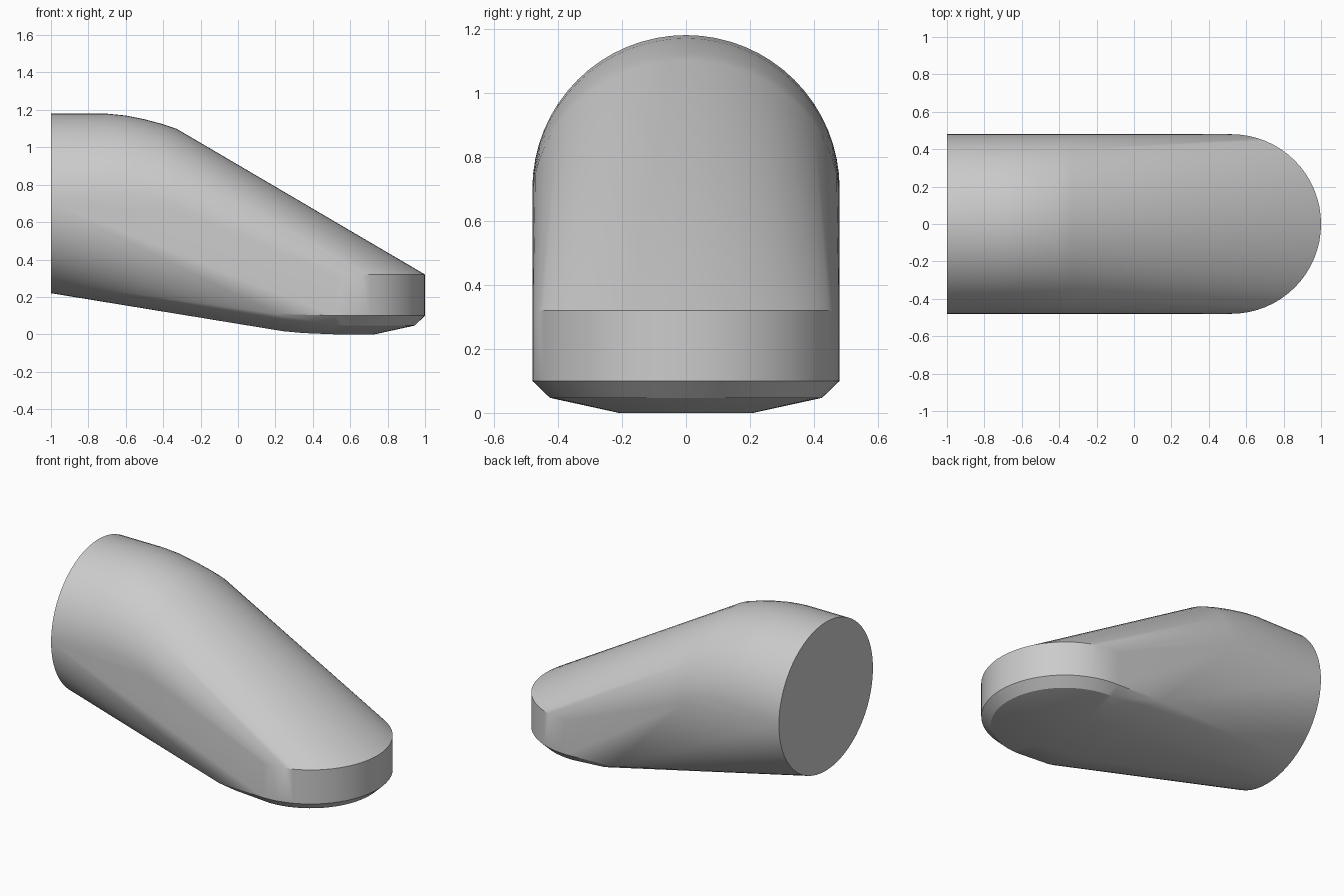
import bpy, bmesh, math

if "Cube" in bpy.data.objects:
    bpy.data.objects.remove(bpy.data.objects["Cube"], do_unlink=True)

HALF_WIDTH = 0.48
TOE_X = 0.52


def plain_material(name, colour):
    mat = bpy.data.materials.new(name)
    mat.use_nodes = True
    mat.diffuse_color = colour
    mat.node_tree.nodes["Principled BSDF"].inputs["Base Color"].default_value = colour
    return mat


def upright_ring(x, centre_z, height, start, end, steps):
    """Points of an ellipse arc standing across the body."""
    angles = [math.radians(start + (end - start) * i / steps) for i in range(steps + 1)]
    return [(x, HALF_WIDTH * math.cos(a), centre_z + height * math.sin(a)) for a in angles]


def toe_arc(radius, z, steps=32):
    """Half circle lying around the toe."""
    angles = [math.pi * (i / steps - 0.5) for i in range(steps + 1)]
    return [(TOE_X + radius * math.cos(a), radius * math.sin(a), z) for a in angles]


# Round open end of the body
points = upright_ring(-1, 0.70, HALF_WIDTH, 0, 354.375, 63)

# Rounded bend along the top
for x, top in ((-0.70, 1.18), (-0.60, 1.17), (-0.50, 1.15), (-0.41, 1.126), (-0.33, 1.10)):
    height = HALF_WIDTH - (1.18 - top) * 0.5
    points += upright_ring(x, top - height, height, 0, 180, 32)

# Upright toe band, bevelled rim and flat sole
for radius, z in ((HALF_WIDTH, 0.32), (HALF_WIDTH, 0.10), (0.425, 0.047), (0.21, 0)):
    points += toe_arc(radius, z)

# Lower side corners and the upward curve of the sole
for side in (-1, 1):
    points += [(0.20, side * HALF_WIDTH, 0.11), (0.28, side * 0.43, 0.065)]
    points += [(x, side * y, z) for x, y, z in
               ((0.15, 0.16, 0.032), (0.24, 0.2, 0.017), (0.35, 0.21, 0.007))]

# Wrap the sections in one skin
bm = bmesh.new()
for p in points:
    bm.verts.new(p)
hull = bmesh.ops.convex_hull(bm, input=bm.verts[:])
loose = [v for v in bm.verts if not v.link_faces]
bmesh.ops.delete(bm, geom=loose, context="VERTS")
bmesh.ops.dissolve_limit(bm, angle_limit=math.radians(0.5), verts=bm.verts[:], edges=bm.edges[:])
bmesh.ops.recalc_face_normals(bm, faces=bm.faces[:])
mesh = bpy.data.meshes.new("tapered_body")
bm.to_mesh(mesh)
bm.free()

body = bpy.data.objects.new("tapered_body", mesh)
bpy.context.collection.objects.link(body)
mesh.materials.append(plain_material("light grey", (0.6, 0.6, 0.6, 1)))

bpy.ops.object.select_all(action="DESELECT")
body.select_set(True)
bpy.context.view_layer.objects.active = body
bpy.ops.object.shade_smooth_by_angle(angle=math.radians(28))
